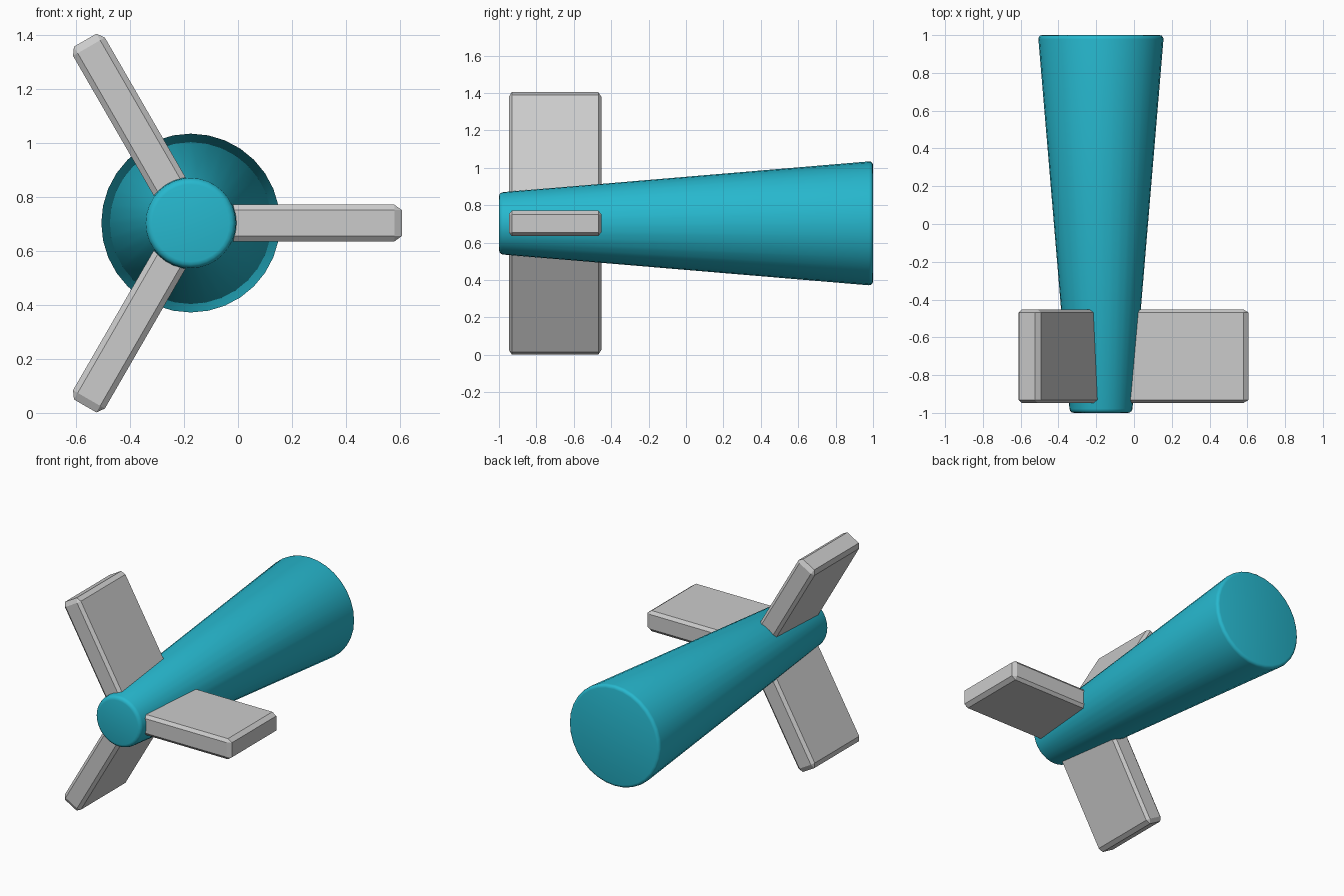
import bpy, bmesh, math
from mathutils import Matrix, Vector

if "Cube" in bpy.data.objects:
    bpy.data.objects.remove(bpy.data.objects["Cube"])

CENTRE = Vector((-0.175, 0, 0.703))


def add_object(name, bm, rgb=None):
    mesh = bpy.data.meshes.new(name)
    bm.to_mesh(mesh)
    bm.free()
    ob = bpy.data.objects.new(name, mesh)
    bpy.context.collection.objects.link(ob)
    if rgb:
        mat = bpy.data.materials.new(name + "_colour")
        mat.diffuse_color = (*rgb, 1)
        mat.use_nodes = True
        mat.node_tree.nodes["Principled BSDF"].inputs["Base Color"].default_value = mat.diffuse_color
        mesh.materials.append(mat)
    return ob


# Tapered body along y with softly rounded rims
bm = bmesh.new()
bmesh.ops.create_cone(bm, cap_ends=True, segments=32, radius1=0.333, radius2=0.165, depth=2)
rims = [e for e in bm.edges if abs(e.verts[0].co.z - e.verts[1].co.z) < 0.01]
bmesh.ops.bevel(bm, geom=rims, offset=0.022, segments=3, profile=0.5, affect='EDGES')
bm.transform(Matrix.Translation(CENTRE) @ Matrix.Rotation(math.pi / 2, 4, 'X'))
body = add_object("body", bm, (0.02, 0.48, 0.62))
bpy.context.view_layer.objects.active = body
body.select_set(True)
bpy.ops.object.shade_smooth_by_angle(angle=math.radians(40))
body.select_set(False)


# Three chamfered fins around the narrow end
INNER, OUTER = 0.08, 0.782
SIZE = Vector((OUTER - INNER, 0.495, 0.136))
CHAMFER = Vector((0.028, 0.016, 0.02))
for i in range(3):
    bm = bmesh.new()
    bmesh.ops.create_cube(bm, size=1)
    bmesh.ops.scale(bm, vec=[s / c for s, c in zip(SIZE, CHAMFER)], verts=bm.verts)
    bmesh.ops.bevel(bm, geom=bm.edges[:], offset=1, segments=1, affect='EDGES')
    bmesh.ops.scale(bm, vec=CHAMFER, verts=bm.verts)
    bmesh.ops.translate(bm, vec=((INNER + OUTER) / 2, -0.7, 0), verts=bm.verts)
    bm.transform(Matrix.Translation(CENTRE) @ Matrix.Rotation(math.radians(120 * i), 4, 'Y'))
    add_object(f"fin_{i + 1}", bm)
